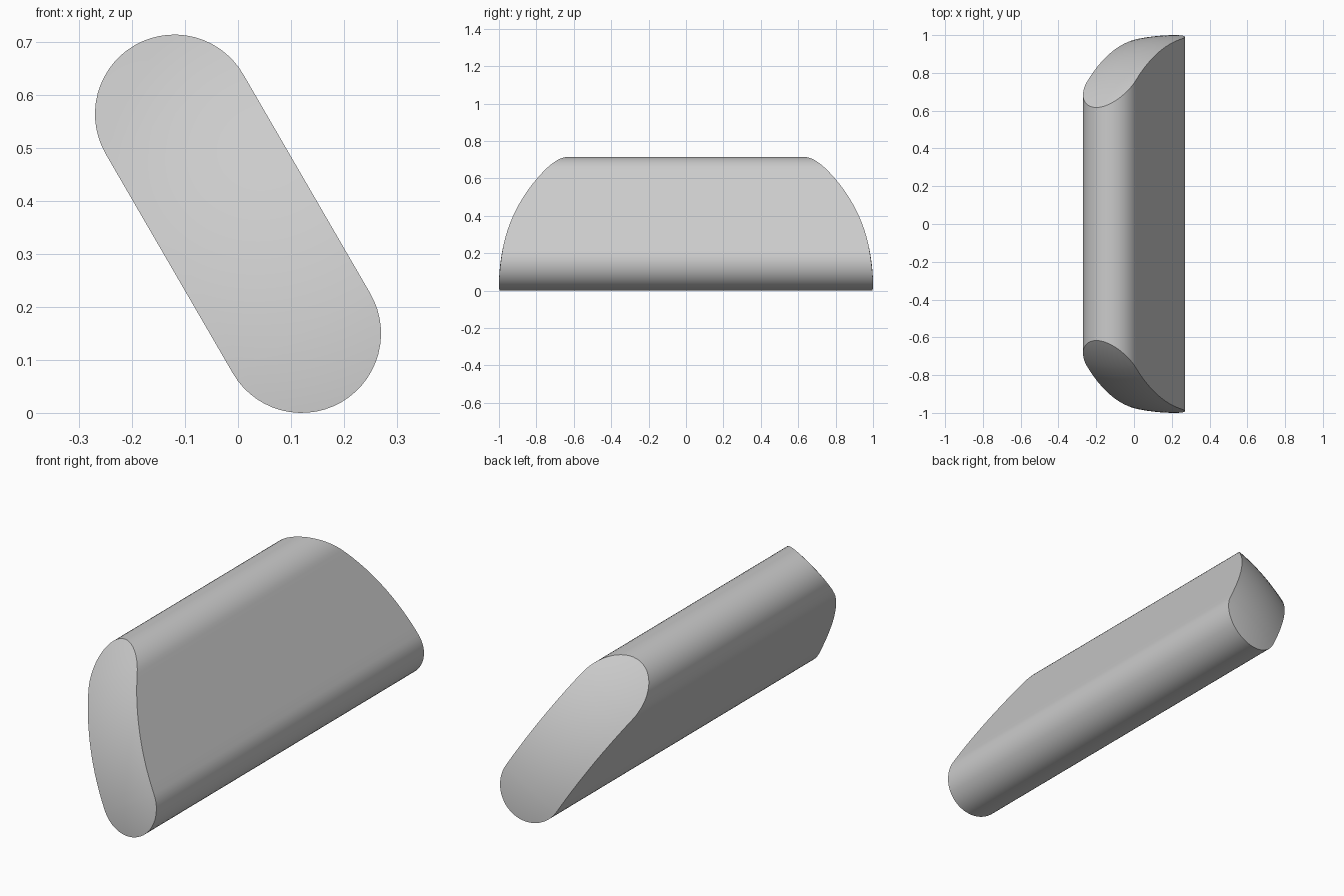
import bpy, bmesh, math
from mathutils import Vector

cube = bpy.data.objects.get("Cube")
if cube:
    bpy.data.objects.remove(cube, do_unlink=True)

# Slanted slot-shaped section in the x-z plane, with domed ends
RADIUS = 0.15
LOW = Vector((0.12, 0, 0.15))
HIGH = Vector((-0.12, 0, 0.564))
DOME_CENTRE = Vector((0.22, 0, 0.025))
DOME_RADIUS = 1.0
ARC_STEPS, FLAT_STEPS, COLUMNS = 14, 12, 12

axis = (HIGH - LOW).normalized()
across = Vector((axis.z, 0, -axis.x))

# Rows along the section: centre point and half width
rows = []
for i in range(ARC_STEPS + 1):
    a = math.pi / 2 * i / ARC_STEPS
    rows.append((LOW - axis * RADIUS * math.cos(a), RADIUS * math.sin(a)))
for i in range(1, FLAT_STEPS):
    rows.append((LOW.lerp(HIGH, i / FLAT_STEPS), RADIUS))
for i in range(ARC_STEPS + 1):
    a = math.pi / 2 * i / ARC_STEPS
    rows.append((HIGH + axis * RADIUS * math.sin(a), RADIUS * math.cos(a)))


def dome_point(p, side):
    """Push a section point out onto the spherical end."""
    d = (p - DOME_CENTRE).length
    return Vector((p.x, side * math.sqrt(DOME_RADIUS ** 2 - d * d), p.z))


bm = bmesh.new()


def end_grid(side):
    grid = []
    for centre, half in rows:
        points = [centre + across * half * (2 * j / COLUMNS - 1) for j in range(COLUMNS + 1)]
        grid.append([bm.verts.new(dome_point(p, side)) for p in points])
    for r, s in zip(grid, grid[1:]):
        for j in range(COLUMNS):
            bm.faces.new((r[j], r[j + 1], s[j + 1], s[j]))
    return grid


# Domed front and back, joined by the long sides
front, back = end_grid(-1), end_grid(1)
for i in range(len(rows) - 1):
    for j in (0, COLUMNS):
        bm.faces.new((front[i][j], front[i + 1][j], back[i + 1][j], back[i][j]))
bmesh.ops.remove_doubles(bm, verts=bm.verts, dist=0.00001)
bmesh.ops.recalc_face_normals(bm, faces=bm.faces)

mesh = bpy.data.meshes.new("slanted_bar")
bm.to_mesh(mesh)
bm.free()
bar = bpy.data.objects.new("slanted_bar", mesh)
bpy.context.collection.objects.link(bar)

# Plain grey
grey = bpy.data.materials.new("light_grey")
grey.use_nodes = True
colour = (0.6, 0.6, 0.6, 1)
grey.diffuse_color = colour
grey.node_tree.nodes["Principled BSDF"].inputs["Base Color"].default_value = colour
mesh.materials.append(grey)

bpy.ops.object.select_all(action='DESELECT')
bar.select_set(True)
bpy.context.view_layer.objects.active = bar
bpy.ops.object.shade_smooth_by_angle(angle=math.radians(30))
